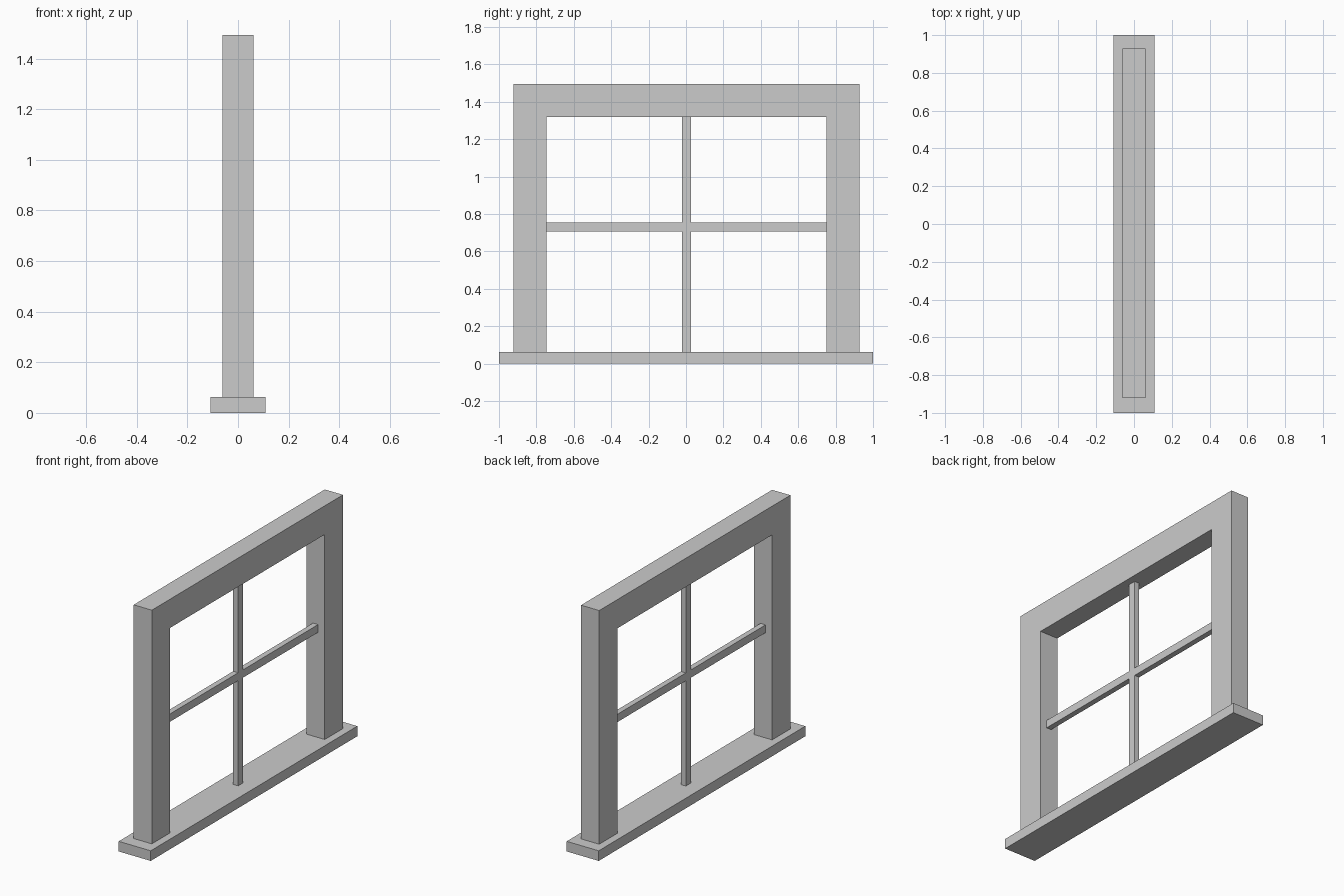
import bpy
import bmesh

cube = bpy.data.objects.get("Cube")
if cube:
    bpy.data.objects.remove(cube, do_unlink=True)

# One plain grey for the whole window
GREY = (0.6, 0.6, 0.6, 1.0)
paint = bpy.data.materials.new("grey_paint")
paint.use_nodes = True
paint.diffuse_color = GREY
paint.node_tree.nodes["Principled BSDF"].inputs["Base Color"].default_value = GREY


def extrude_outline(name, outline, depth):
    """Extrude a closed (y, z) outline along x, centred on x = 0."""
    bm = bmesh.new()
    face = bm.faces.new([bm.verts.new((-depth / 2, y, z)) for y, z in outline])
    result = bmesh.ops.extrude_face_region(bm, geom=[face])
    moved = [v for v in result["geom"] if isinstance(v, bmesh.types.BMVert)]
    bmesh.ops.translate(bm, verts=moved, vec=(depth, 0, 0))
    bmesh.ops.recalc_face_normals(bm, faces=bm.faces)
    mesh = bpy.data.meshes.new(name)
    bm.to_mesh(mesh)
    bm.free()
    mesh.materials.append(paint)
    obj = bpy.data.objects.new(name, mesh)
    bpy.context.collection.objects.link(obj)
    return obj


SILL_TOP = 0.062
TOP, HEAD = 1.494, 1.318        # outer and inner height of the frame
OUTER, INNER = 0.925, 0.749     # outer and inner half width of the frame
MID_Z, BAR = 0.731, 0.024       # crossbar height and half thickness
OFFSET = 0.003                  # frame sits slightly off the sill's centre

# Sill
extrude_outline("sill", [(-1, 0), (1, 0), (1, SILL_TOP), (-1, SILL_TOP)], 0.217)

# Jambs and header in one piece
frame = extrude_outline("frame", [
    (-OUTER, SILL_TOP), (-OUTER, TOP), (OUTER, TOP), (OUTER, SILL_TOP),
    (INNER, SILL_TOP), (INNER, HEAD), (-INNER, HEAD), (-INNER, SILL_TOP)], 0.123)
frame.location.y = OFFSET

# Cross-shaped glazing bars in one piece
low, high = MID_Z - BAR, MID_Z + BAR
bars = extrude_outline("glazing_bars", [
    (-BAR, SILL_TOP), (BAR, SILL_TOP), (BAR, low), (INNER, low),
    (INNER, high), (BAR, high), (BAR, HEAD), (-BAR, HEAD),
    (-BAR, high), (-INNER, high), (-INNER, low), (-BAR, low)], 0.034)
bars.location.y = OFFSET / 2
